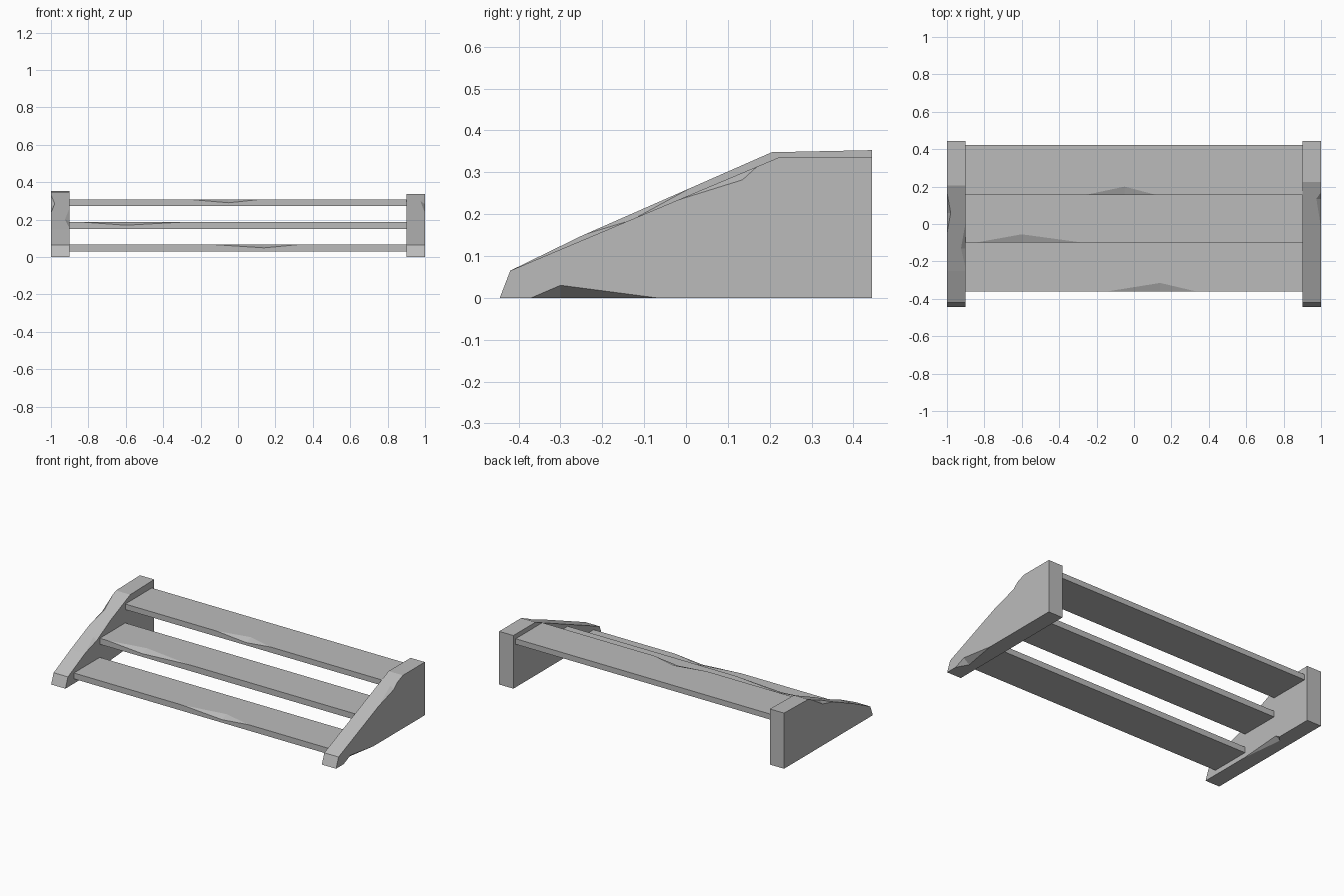
import bpy, bmesh
from mathutils import Vector

cube = bpy.data.objects.get("Cube")
if cube:
    bpy.data.objects.remove(cube, do_unlink=True)

# One plain grey for the whole stair
grey = bpy.data.materials.new("stone grey")
grey.use_nodes = True
colour = (0.5, 0.5, 0.5, 1)
grey.diffuse_color = colour
grey.node_tree.nodes["Principled BSDF"].inputs["Base Color"].default_value = colour


def add_mesh(name, bm):
    bmesh.ops.recalc_face_normals(bm, faces=bm.faces)
    mesh = bpy.data.meshes.new(name)
    bm.to_mesh(mesh)
    bm.free()
    mesh.materials.append(grey)
    obj = bpy.data.objects.new(name, mesh)
    bpy.context.collection.objects.link(obj)
    return obj


def extruded(name, profile, x0, x1):
    """Extrude a (y, z) profile along x."""
    bm = bmesh.new()
    face = bm.faces.new([bm.verts.new((x0, y, z)) for y, z in profile])
    geom = bmesh.ops.extrude_face_region(bm, geom=[face])["geom"]
    moved = [g for g in geom if isinstance(g, bmesh.types.BMVert)]
    bmesh.ops.translate(bm, verts=moved, vec=(x1 - x0, 0, 0))
    return add_mesh(name, bm)


def chip(obj, *corners):
    """Break a piece off an edge: two edge ends, then a point on each side."""
    a, b, p, q = map(Vector, corners)
    outside = (a + b) - (p + q) / 2
    bm = bmesh.new()
    for point in (a, b, p, q, outside):
        bm.verts.new(point)
    bmesh.ops.convex_hull(bm, input=bm.verts)
    cutter = add_mesh("chip_cutter", bm)
    cutter.hide_render = True
    mod = obj.modifiers.new("chip", 'BOOLEAN')
    mod.operation = 'DIFFERENCE'
    mod.solver = 'EXACT'
    mod.object = cutter
    bpy.context.view_layer.objects.active = obj
    bpy.ops.object.modifier_apply(modifier=mod.name)
    bpy.data.objects.remove(cutter, do_unlink=True)


# Treads, each with a chipped front edge
treads = [
    ("lower_tread", -0.36, -0.10, 0.03, 0.067, (-0.14, 0.33, 0.14)),
    ("middle_tread", -0.10, 0.155, 0.15, 0.188, (-0.85, -0.27, -0.60)),
    ("upper_tread", 0.155, 0.422, 0.273, 0.308, (-0.26, 0.12, -0.05)),
]
for name, y0, y1, z0, z1, (xa, xb, xm) in treads:
    tread = extruded(name, [(y0, z0), (y1, z0), (y1, z1), (y0, z1)], -0.9, 0.9)
    chip(tread, (xa, y0, z1), (xb, y0, z1), (xm, y0 + 0.045, z1), (xm, y0, z1 - 0.018))

# Sloping side panels
right = extruded("right_side", [(-0.445, 0), (-0.42, 0.065), (-0.25, 0.148),
                                (0.205, 0.348), (0.445, 0.353), (0.445, 0)], -1, -0.9)
left = extruded("left_side", [(-0.445, 0), (-0.42, 0.065), (0.225, 0.337),
                              (0.445, 0.337), (0.445, 0)], 0.9, 1)


def left_slope(y):
    return 0.065 + (y + 0.42) * 0.272 / 0.645


def right_slope(y):
    return 0.148 + (y + 0.25) * 0.2 / 0.455


# Chips along the side panels' sloping edges
def slope_chip(obj, slope, x, inset, ya, yb, ym, dip):
    chip(obj, (x, ya, slope(ya)), (x, yb, slope(yb)),
         (x + inset, ym, slope(ym)), (x, ym, slope(ym) - dip))


slope_chip(left, left_slope, 1, -0.025, -0.02, 0.17, 0.135, 0.017)
slope_chip(right, right_slope, -1, 0.02, -0.05, 0.17, 0.06, 0.02)
slope_chip(right, right_slope, -0.9, -0.025, -0.24, 0.01, -0.13, 0.015)

# Chips along the bottom edges
chip(left, (1, -0.37, 0), (1, -0.07, 0), (0.96, -0.3, 0), (1, -0.3, 0.03))
chip(right, (-0.9, -0.1, 0), (-0.9, 0.2, 0), (-0.93, 0.17, 0), (-0.9, 0.17, 0.02))
